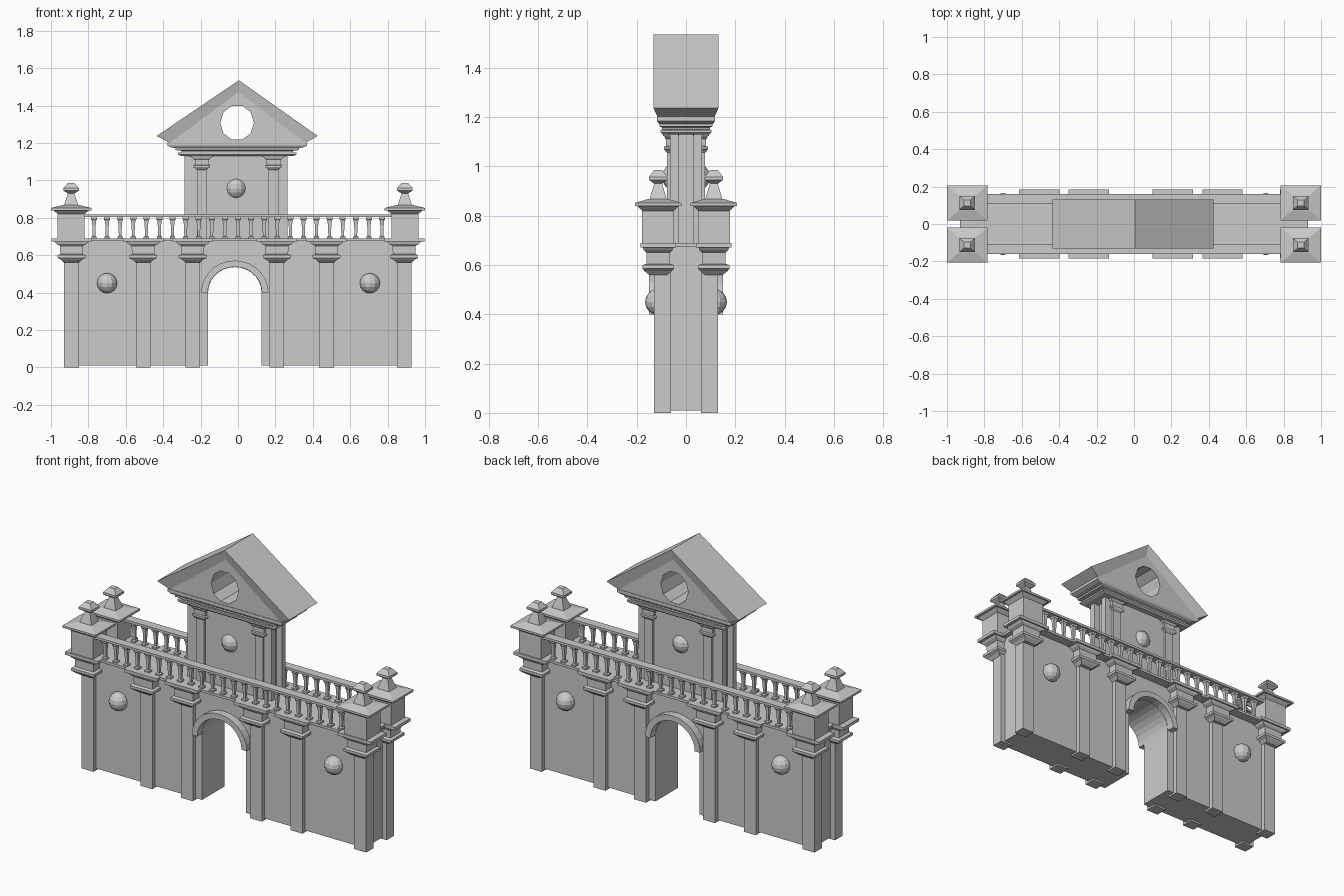
import bpy, bmesh, math

if "Cube" in bpy.data.objects:
    bpy.data.objects.remove(bpy.data.objects["Cube"])


def finish(bm, name):
    bmesh.ops.recalc_face_normals(bm, faces=bm.faces)
    me = bpy.data.meshes.new(name)
    bm.to_mesh(me)
    bm.free()
    ob = bpy.data.objects.new(name, me)
    bpy.context.collection.objects.link(ob)
    return ob


def add_stack(bm, cx, cy, levels):
    """Rectangular rings (z, half x, half y) lofted upward and capped."""
    rings = [[bm.verts.new((cx + sx * hx, cy + sy * hy, z))
              for sx, sy in ((-1, -1), (1, -1), (1, 1), (-1, 1))] for z, hx, hy in levels]
    for a, b in zip(rings, rings[1:]):
        for i in range(4):
            j = (i + 1) % 4
            bm.faces.new((a[i], a[j], b[j], b[i]))
    bm.faces.new(rings[0][::-1])
    bm.faces.new(rings[-1])


def stack(name, cx, cy, levels):
    bm = bmesh.new()
    add_stack(bm, cx, cy, levels)
    return finish(bm, name)


def box(name, x0, x1, y0, y1, z0, z1):
    hx, hy = (x1 - x0) / 2, (y1 - y0) / 2
    return stack(name, (x0 + x1) / 2, (y0 + y1) / 2, [(z0, hx, hy), (z1, hx, hy)])


def extrude_profile(name, pts, y0, y1):
    """Closed x-z outline extruded along y."""
    bm = bmesh.new()
    face = bm.faces.new([bm.verts.new((x, y0, z)) for x, z in pts])
    new = bmesh.ops.extrude_face_region(bm, geom=[face])['geom']
    bmesh.ops.translate(bm, vec=(0, y1 - y0, 0),
                        verts=[v for v in new if isinstance(v, bmesh.types.BMVert)])
    return finish(bm, name)


def ball(name, x, y, z, r):
    bm = bmesh.new()
    bmesh.ops.create_uvsphere(bm, u_segments=12, v_segments=8, radius=r)
    bmesh.ops.translate(bm, vec=(x, y, z), verts=bm.verts)
    return finish(bm, name)


# Moulded capital: (height, half x, half y)
CAPITAL = [(.56, .040, .036), (.575, .055, .055), (.585, .075, .064), (.60, .075, .064),
           (.605, .060, .047), (.65, .062, .048), (.66, .080, .058), (.672, .090, .062),
           (.672, .108, .072), (.69, .108, .072)]


def arc(r, n=14):
    return [(AX + r * math.cos(math.pi * i / n), .40 + r * .95 * math.sin(math.pi * i / n))
            for i in range(n + 1)]


AX = -.017  # archway centre

# Main wall with arched gateway
wall = [(.9, .01), (.9, .68), (-.9, .68), (-.9, .01), (AX - .143, .01)]
wall += arc(.143)[::-1] + [(AX + .143, .01)]
extrude_profile("gate_wall", wall, -.105, .105)
box("wall_walk", -.93, .93, -.16, .16, .675, .69)

for s in (-1, 1):
    side = "front" if s < 0 else "back"
    # Arch moulding
    extrude_profile(f"arch_moulding_{side}", arc(.18) + arc(.145)[::-1], s * .09, s * .15)

    # Pilasters with capitals
    for x in (-.89, AX - .49, AX - .225, AX + .225, AX + .49, .888):
        stack(f"pilaster_{side}", x, s * .095, [(0, .039, .035), (.57, .039, .035)])
        stack(f"capital_{side}", x, s * .113, CAPITAL)

    # Corner piers, caps and finials
    for x in (-.892, .892):
        stack(f"corner_pier_{side}", x, s * .114, [(.69, .072, .064), (.825, .072, .064)])
        stack(f"pier_cap_{side}", x, s * .113,
              [(.82, .072, .064), (.84, .095, .085), (.84, .108, .094), (.852, .108, .094),
               (.868, .045, .040)])
        stack(f"finial_{side}", x, s * .113,
              [(.862, .040, .036), (.88, .034, .031), (.93, .017, .016), (.945, .042, .037),
               (.958, .042, .037), (.978, .024, .022), (.985, .018, .016)])

    # Balustrade
    box(f"hand_rail_{side}", -.83, .83, s * .135 - .026, s * .135 + .026, .803, .817)
    bm = bmesh.new()
    for i in range(23):
        add_stack(bm, (i - 11) * .07, s * .135,
                  [(.688, .014, .014), (.698, .014, .014), (.703, .007, .007), (.76, .009, .009),
                   (.785, .012, .012), (.79, .016, .016), (.805, .016, .016)])
    finish(bm, f"balusters_{side}")

    # Wall bosses
    for x in (-.70, .705):
        ball(f"wall_boss_{side}", x, s * .112, .45, .054)

    # Upper tower faces, pilasters and boss
    box(f"tower_face_{side}", -.285, .265, s * .0475 - .0175, s * .0475 + .0175, .68, 1.135)
    ball(f"tower_boss_{side}", -.01, s * .042, .957, .056)
    for x in (-.194, .19):
        stack(f"tower_pilaster_{side}", x, s * .055, [(.69, .026, .022), (1.07, .026, .022)])
        stack(f"tower_capital_{side}", x, s * .06,
              [(1.055 + (z - .56) * .62, hx * .55 + .003, hy * .45) for z, hx, hy in CAPITAL])

# Tower core and stepped entablature
box("tower_core", -.25, .23, -.032, .032, .68, 1.135)
stack("entablature", -.004, 0,
      [(1.13, .30, .095), (1.138, .318, .103), (1.148, .318, .103), (1.15, .297, .096),
       (1.158, .30, .097), (1.162, .33, .108), (1.172, .33, .108), (1.176, .352, .112),
       (1.185, .372, .118), (1.202, .372, .118)])

# Gabled roof with splayed pediment faces
bm = bmesh.new()
ends = []
for s in (-1, 1):
    ends.append([bm.verts.new((x, s * y, z)) for x, y, z in (
        (-.435, .132, 1.237), (.005, .132, 1.535), (.426, .132, 1.237),
        (-.365, .115, 1.20), (.003, .115, 1.472), (.36, .115, 1.20))])
for A, B, C, a, b, c in ends:
    for f in ((a, b, c), (A, B, b, a), (B, C, c, b)):
        bm.faces.new(f)
p, q = ends
for i, j in ((0, 1), (1, 2), (2, 5), (5, 3), (3, 0)):
    bm.faces.new((p[i], p[j], q[j], q[i]))
roof = finish(bm, "gable_roof")

# Round opening through the gable
hole = extrude_profile("gable_opening_cutter",
                       [(-.005 + .09 * math.cos(math.tau * i / 10),
                         1.308 + .095 * math.sin(math.tau * i / 10)) for i in range(10)], -.3, .3)
hole.hide_render = True
cut = roof.modifiers.new("opening", 'BOOLEAN')
cut.operation = 'DIFFERENCE'
cut.solver = 'EXACT'
cut.object = hole
bpy.context.view_layer.objects.active = roof
bpy.ops.object.modifier_apply(modifier=cut.name)
bpy.data.objects.remove(hole)
